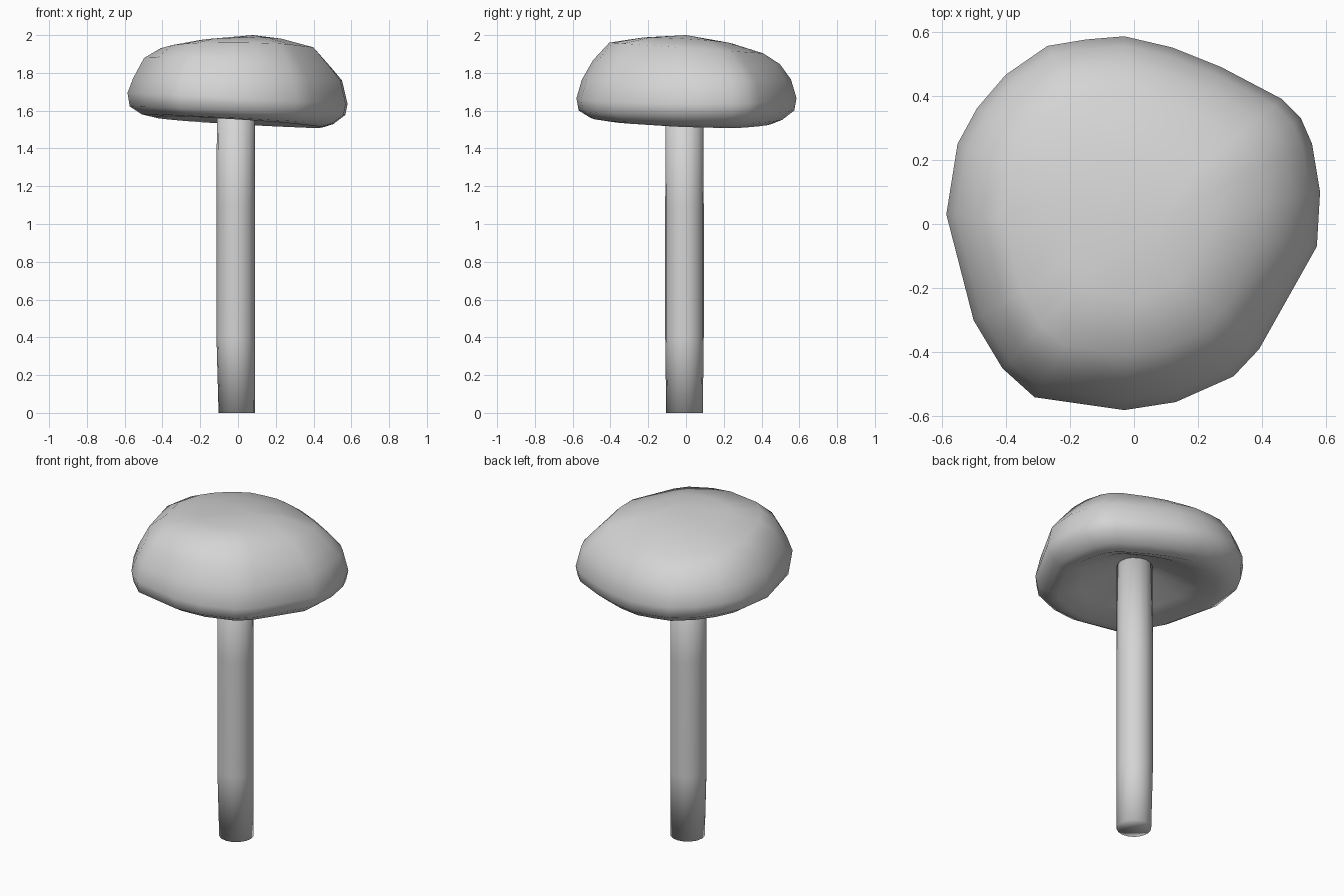
import bpy, bmesh, math

cube = bpy.data.objects.get("Cube")
if cube:
    bpy.data.objects.remove(cube, do_unlink=True)

grey = bpy.data.materials.new("plain_grey")
grey.use_nodes = True
grey.diffuse_color = (0.66, 0.66, 0.66, 1)
grey.node_tree.nodes["Principled BSDF"].inputs["Base Color"].default_value = (0.66, 0.66, 0.66, 1)


def loft(name, rings, top, bottom):
    """Bridge rings of points from top to bottom, close both ends with fans, shade smooth."""
    bm = bmesh.new()
    loops = [[bm.verts.new(p) for p in ring] for ring in rings]
    n = len(loops[0])
    for upper, lower in zip(loops, loops[1:]):
        for i in range(n):
            j = (i + 1) % n
            bm.faces.new((upper[i], lower[i], lower[j], upper[j]))
    for loop, tip in ((loops[0], top), (loops[-1], bottom)):
        v = bm.verts.new(tip)
        for i in range(n):
            bm.faces.new((loop[i], loop[(i + 1) % n], v))
    bmesh.ops.recalc_face_normals(bm, faces=bm.faces)
    for face in bm.faces:
        face.smooth = True
    mesh = bpy.data.meshes.new(name)
    bm.to_mesh(mesh)
    bm.free()
    mesh.materials.append(grey)
    bpy.context.collection.objects.link(bpy.data.objects.new(name, mesh))


# Cap: uneven outline, scaled into rings that dome over and curl under the rim
outline = [(.58, .1), (.555, .25), (.52, .33), (.46, .39), (.27, .49), (.12, .55), (-.03, .585),
           (-.15, .575), (-.27, .555), (-.4, .465), (-.49, .36), (-.55, .25), (-.585, .03),
           (-.5, -.3), (-.41, -.45), (-.31, -.54), (-.03, -.58), (.13, -.555), (.31, -.475),
           (.39, -.39), (.57, -.07)]
# scale, height, tilt along x, tilt along y
levels = [(.4, 1.973, .03, -.06), (.7, 1.932, 0, -.07), (.85, 1.855, -.05, -.02),
          (.95, 1.765, -.01, 0), (1, 1.665, -.05, 0), (.98, 1.6, -.04, 0),
          (.87, 1.555, -.05, -.01), (.77, 1.54, -.06, -.03), (.55, 1.585, -.03, -.02),
          (.22, 1.68, 0, 0)]
cap_rings = [[(x * s, y * s, z + x * s * tx + y * s * ty) for x, y in outline]
             for s, z, tx, ty in levels]
loft("mushroom_cap", cap_rings, (.08, 0, 2), (0, 0, 1.7))

# Stem: round column, slightly narrower at the foot, running up into the cap
SIDES = 16
stem_rings = []
for z, cx, r in ((1.75, -.011, .1), (1.1, -.012, .102), (.4, -.012, .102), (0, -.006, .097)):
    stem_rings.append([(cx + r * math.cos(math.tau * i / SIDES),
                        -.008 + r * math.sin(math.tau * i / SIDES), z) for i in range(SIDES)])
loft("mushroom_stem", stem_rings, (-.011, -.008, 1.75), (-.006, -.008, 0))
